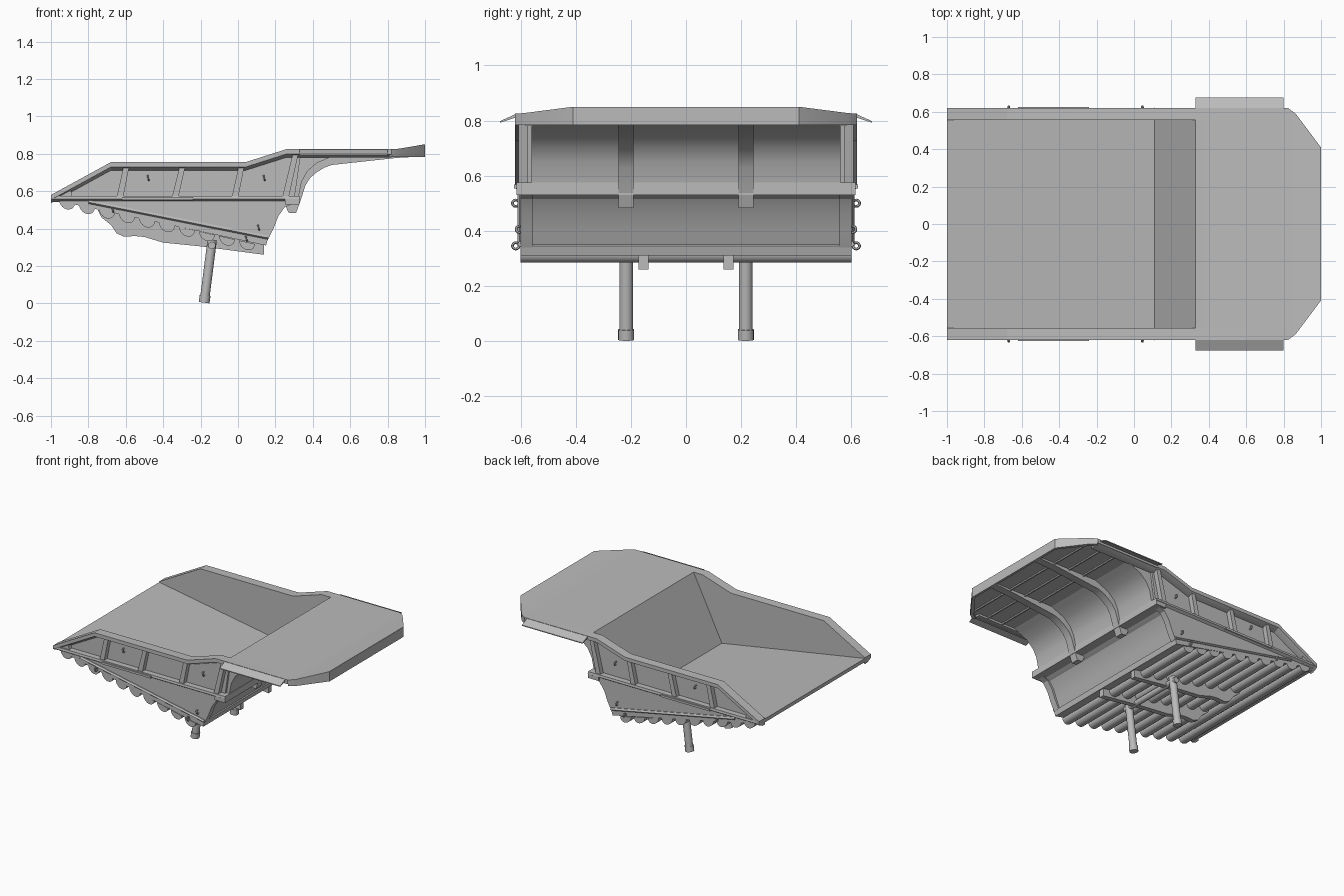
import bpy, bmesh, math
from mathutils import Vector

cube = bpy.data.objects.get("Cube")
if cube:
    bpy.data.objects.remove(cube, do_unlink=True)

steel = bpy.data.materials.new("grey_steel")
steel.use_nodes = True
steel.diffuse_color = (0.5, 0.5, 0.5, 1)
steel.node_tree.nodes["Principled BSDF"].inputs["Base Color"].default_value = (0.5, 0.5, 0.5, 1)
parts = []


def finish(name, bm):
    bmesh.ops.recalc_face_normals(bm, faces=bm.faces)
    mesh = bpy.data.meshes.new(name)
    bm.to_mesh(mesh)
    bm.free()
    mesh.materials.append(steel)
    ob = bpy.data.objects.new(name, mesh)
    bpy.context.collection.objects.link(ob)
    parts.append(ob)


def loft(name, sections):
    """Closed solid through a list of matching cross-sections."""
    bm = bmesh.new()
    rings = [[bm.verts.new(p) for p in s] for s in sections]
    n = len(rings[0])
    for a, b in zip(rings, rings[1:]):
        for i in range(n):
            j = (i + 1) % n
            bm.faces.new((a[i], a[j], b[j], b[i]))
    bm.faces.new(rings[0])
    bm.faces.new(rings[-1])
    finish(name, bm)


def prism(name, pts, lo, hi):
    """Closed x,z profile pushed along y."""
    loft(name, [[(x, y, z) for x, z in pts] for y in (lo, hi)])


def pair(name, pts, lo, hi):
    prism("left_" + name, pts, lo, hi)
    prism("right_" + name, pts, -hi, -lo)


def sweep_pair(name, path, section):
    """Carry a y,z section along an x,z path on both sides."""
    for label, side in (("left_", 1), ("right_", -1)):
        loft(label + name, [[(x, side * y, z + dz) for y, dz in section] for x, z in path])


def box(x0, x1, z0, z1):
    return [(x0, z0), (x1, z0), (x1, z1), (x0, z1)]


def rod(name, a, b, r, sides=20):
    a, b = Vector(a), Vector(b)
    bm = bmesh.new()
    bmesh.ops.create_cone(bm, cap_ends=True, segments=sides, radius1=r, radius2=r, depth=(b - a).length)
    bm.transform((b - a).to_track_quat("Z", "Y").to_matrix().to_4x4())
    bmesh.ops.translate(bm, vec=(a + b) / 2, verts=bm.verts)
    finish(name, bm)


# Floor and front wall of the tub
prism("floor", [(-1, .575), (.11, .385), (.16, .345), (.15, .31), (.10, .32),
                (-.95, .545), (-1, .55)], -.6, .6)
prism("front_wall", [(.11, .385), (.33, .825), (.56, .81), (.49, .78), (.42, .75), (.37, .705),
                     (.34, .65), (.325, .575), (.265, .53), (.235, .515), (.20, .465),
                     (.175, .40), (.15, .34)], -.56, .56)
prism("front_crossbeam", box(.25, .33, .53, .575), -.615, .615)

# Side walls
rim = [(-1, .58), (-.68, .755), (.04, .755), (.26, .825)]
pair("upper_side", rim + [(.34, .825), (.30, .55), (-1, .55)], .555, .575)
pair("lower_side", [(-.95, .555), (-.95, .545), (-.82, .535), (.16, .34), (.19, .40), (.215, .465),
                    (.25, .515), (.30, .535), (.30, .555)], .555, .6)

# Rim and rails with undercut lower edges
sweep_pair("top_rim", rim + [(.82, .825)],
           [(.555, 0), (.62, 0), (.62, -.026), (.58, -.044), (.555, -.044)])
sweep_pair("side_rail", [(-1, .575), (.33, .575)],
           [(.56, 0), (.615, 0), (.618, -.016), (.59, -.034), (.56, -.034)])
sweep_pair("diagonal_rail", [(-.80, .553), (.16, .362)],
           [(.59, 0), (.605, 0), (.612, -.012), (.602, -.02), (.59, -.02)])
pair("rail_plate", box(-.62, -.24, .553, .568), .61, .625)
pair("tail_gusset", [(-1, .55), (-1, .58), (-.9, .63), (-.88, .55)], .56, .605)
for i, (x0, x1, top) in enumerate([(-.65, -.61, .74), (-.355, -.31, .74),
                                   (-.035, .005, .74), (.235, .295, .81)]):
    pair(f"side_post_{i}", [(x0, .56), (x0 + .035, .56), (x1 + .03, top), (x1, top)], .57, .608)

# Lifting rings
for i, (x, y, z) in enumerate([(-.48, .58, .67), (.14, .58, .67), (.11, .605, .405),
                               (.045, .618, .345), (-.67, .618, .5)]):
    for side in (1, -1):
        bpy.ops.mesh.primitive_torus_add(major_segments=14, minor_segments=6, major_radius=.012,
                                         minor_radius=.005, location=(x, side * y, z),
                                         rotation=(0, math.radians(75), 0))
        ring = bpy.context.object
        ring.name = f"lifting_ring_{i}"
        ring.data.materials.append(steel)
        parts.append(ring)

# Canopy over the cab: slab with a raised lip and a skirt around its edge
rows = [(.33, .62, .825), (.82, .62, .825), (.86, .59, .827), (.995, .41, .85)]
loft("canopy_plate", [[(x, -y, z), (x, y, z), (x, y, .795), (x, -y, .795)] for x, y, z in rows])
edge = rows[1:]
outline = [(x, -y, z) for x, y, z in edge] + [(x, y, z) for x, y, z in reversed(edge)]
loft("canopy_skirt", [[(x + .004, y, z), (x + .004, y, .783), (x - .012, y * .97, .783),
                       (x - .012, y * .97, z - .01)] for x, y, z in outline])
sweep_pair("canopy_flap", [(.33, .825), (.80, .825)],
           [(.615, 0), (.675, -.027), (.675, -.033), (.615, -.013)])

# Canopy ribs and stiffeners
pair("canopy_rib", [(.25, .53), (.27, .485), (.31, .482), (.335, .55), (.36, .63), (.385, .67),
                    (.42, .70), (.46, .725), (.5, .74), (.85, .778), (.98, .785), (.98, .80),
                    (.36, .815), (.3, .6)], .19, .245)
for x in (.62, .74, .86):
    prism("canopy_stiffener", box(x, x + .01, .786, .80), -.56, .56)

# Corrugated underside
for i in range(10):
    cx = -.915 + .107 * i
    cz = .338 - .226 * cx
    arc = [(cx + .042 * math.cos(a), cz + .042 * math.sin(a) - .0095 * math.cos(a))
           for a in [math.pi * (1 + k / 10) for k in range(11)]]
    prism(f"floor_corrugation_{i}", arc, -.6, .6)

# Chassis beams
pair("chassis_beam", [(-.75, .50), (-.73, .46), (-.68, .42), (-.65, .375), (-.61, .357), (-.55, .36),
                      (-.5, .355), (-.4, .325), (-.2, .305), (.14, .26), (.14, .34), (0, .37)],
     .137, .173)

# Hoist cylinders
rod("hoist_pin", (-.14, -.25, .31), (-.14, .25, .31), .02)
for side in (1, -1):
    y = side * .217
    rod("hoist_cylinder", (-.18, y, .01), (-.138, y, .34), .025)
    rod("hoist_collar", (-.181, y, .004), (-.176, y, .042), .029)

# Smooth the rounded parts while keeping edges crisp
bpy.ops.object.select_all(action="DESELECT")
for ob in parts:
    ob.select_set(True)
bpy.context.view_layer.objects.active = parts[0]
bpy.ops.object.shade_smooth_by_angle(angle=math.radians(25))
